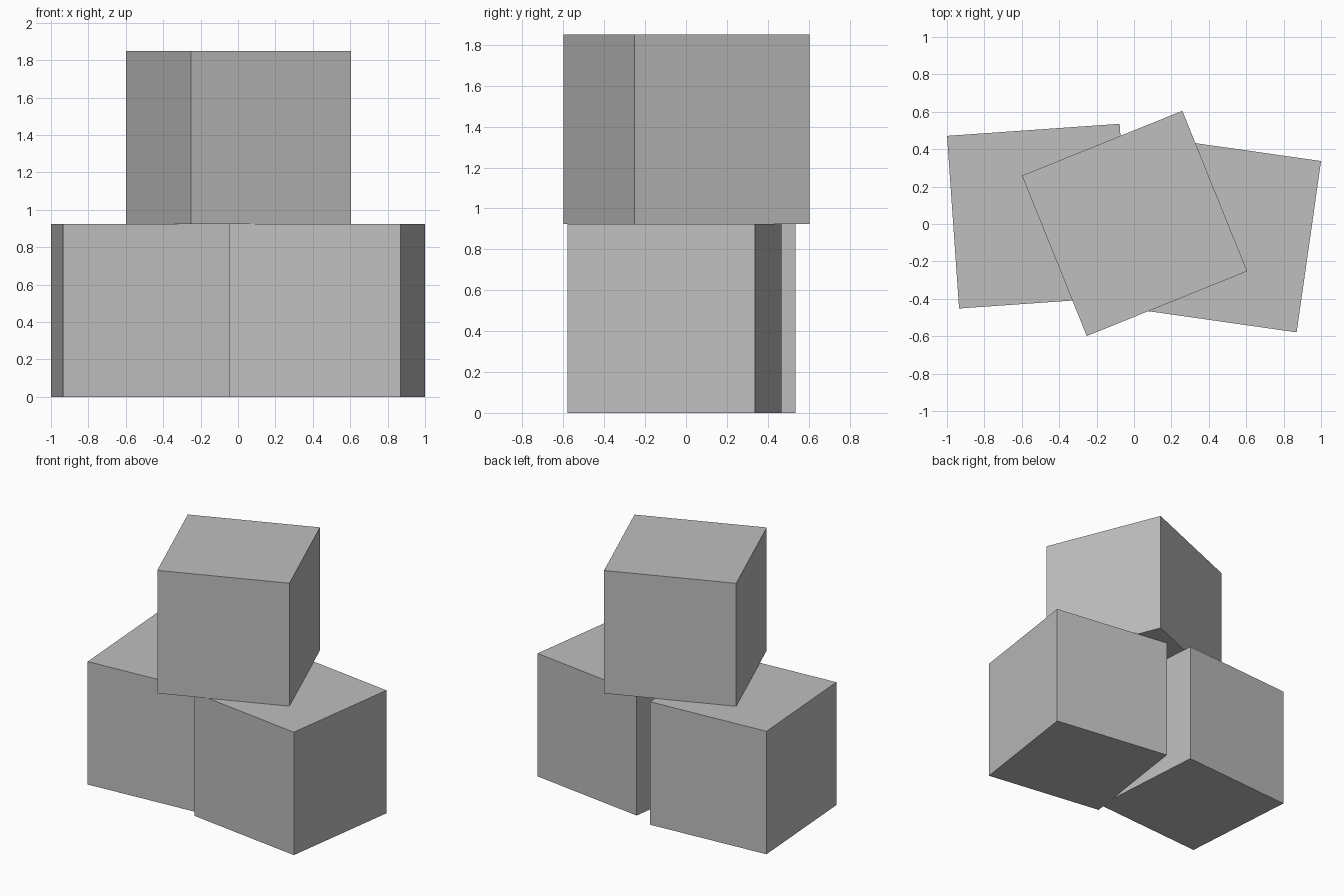
import bpy
from math import radians

if "Cube" in bpy.data.objects:
    bpy.data.objects.remove(bpy.data.objects["Cube"])

SIDE = 0.925

grey = bpy.data.materials.new("plain grey")
grey.diffuse_color = (0.52, 0.52, 0.52, 1)
grey.use_nodes = True
grey.node_tree.nodes["Principled BSDF"].inputs["Base Color"].default_value = grey.diffuse_color


def block(name, x, y, level, turn):
    """A cube resting on the given level, turned about z."""
    bpy.ops.mesh.primitive_cube_add(size=SIDE, location=(x, y, SIDE * (level + 0.5)),
                                    rotation=(0, 0, radians(turn)))
    ob = bpy.context.object
    ob.name = name
    ob.data.materials.append(grey)


# Two blocks side by side, touching at the front
block("left_block", -0.506, 0.042, 0, 4.0)
block("right_block", 0.477, -0.056, 0, -8.1)
# One block stacked on top
block("top_block", 0.003, 0.003, 1, 22.0)
